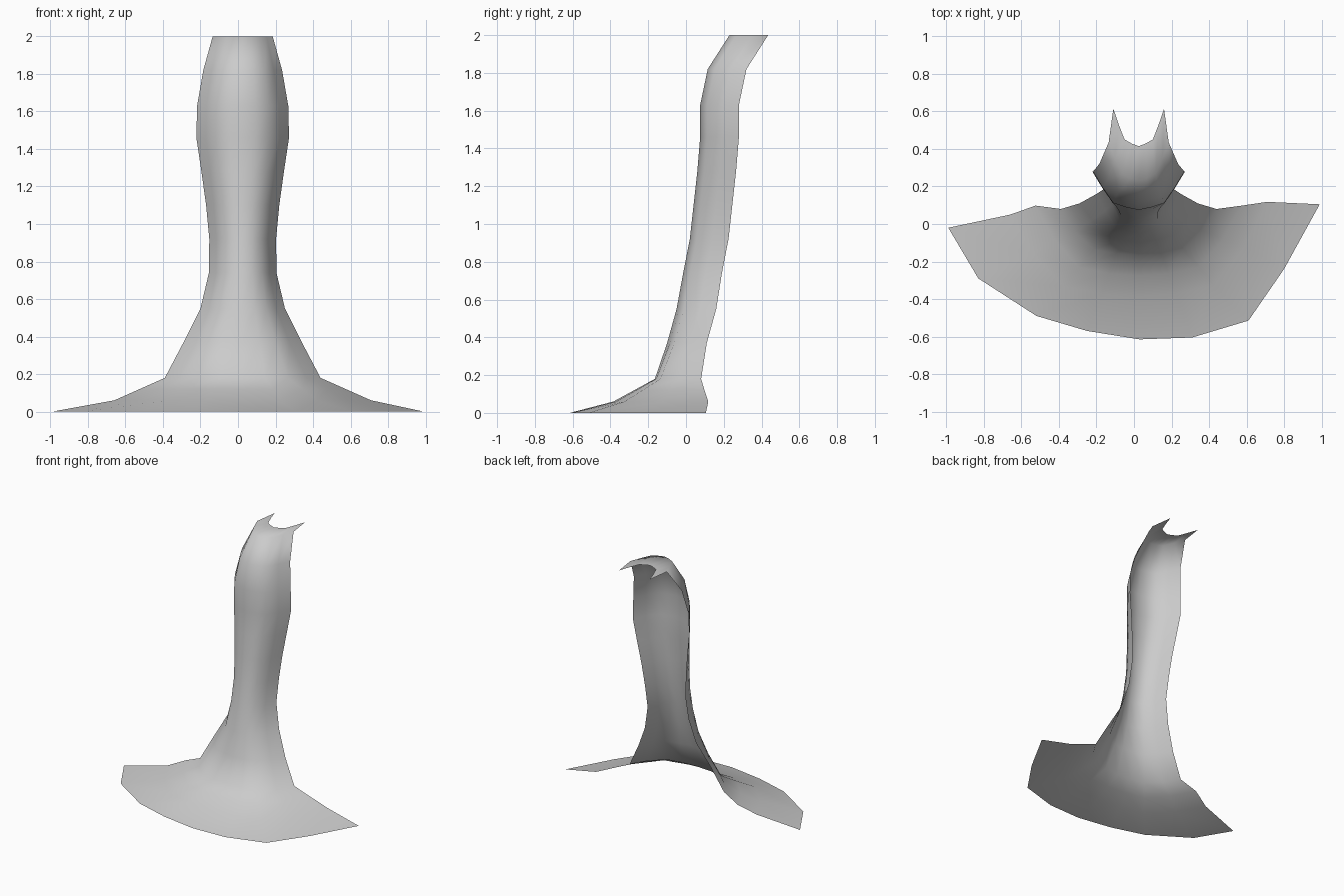
import bpy

# Flared hem outline on the ground (x, y), left to right
HEM = [(-.99, -.02), (-.83, -.29), (-.52, -.49), (-.25, -.57), (.03, -.615),
       (.31, -.605), (.61, -.515), (.80, -.24), (.99, .105)]

# Cross-sections: z, half width, y at front centre, y at left edge, y at right edge
ROWS = [
    (.06, .685, -.385, .05, .118),
    (.12, .55, -.275, .098, .098),
    (.18, .415, -.165, .08, .08),
    (.37, .315, -.10, .11, .11),
    (.55, .225, -.05, .16, .16),
    (.74, .18, -.015, .19, .19),
    (.92, .178, .02, .225, .225),
    (1.10, .195, .04, .245, .245),
    (1.28, .22, .06, .265, .265),
    (1.46, .247, .075, .28, .28),
    (1.63, .243, .075, .28, .28),
    (1.82, .21, .115, .32, .32),
    (2.0, .16, .23, .435, .435),
    (2.0, .135, .415, .615, .615),
]
CENTRE = .025
# Half U-shaped section as (width fraction, depth fraction), edge to centre
BODY = [(1, 1), (.79, .58), (.56, .18), (.28, .07), (0, 0)]
SKIRT = [(1, 1), (.82, .52), (.58, .12), (.29, .03), (0, 0)]


def section(z, half, front, left, right):
    prof = SKIRT if z < .3 else BODY
    pts = [(CENTRE - f * half, front + d * (left - front), z) for f, d in prof]
    pts += [(CENTRE + f * half, front + d * (right - front), z)
            for f, d in reversed(prof[:-1])]
    return pts


# Loft all sections into one open sheet
rings = [[(x, y, 0) for x, y in HEM]] + [section(*r) for r in ROWS]
n = len(HEM)
verts = [p for ring in rings for p in ring]
faces = [(r * n + c, r * n + c + 1, (r + 1) * n + c + 1, (r + 1) * n + c)
         for r in range(len(rings) - 1) for c in range(n - 1)]
mesh = bpy.data.meshes.new("flared_sheet")
mesh.from_pydata(verts, [], faces)
mesh.shade_smooth()
sheet = bpy.data.objects.new("flared_sheet", mesh)
bpy.context.collection.objects.link(sheet)
